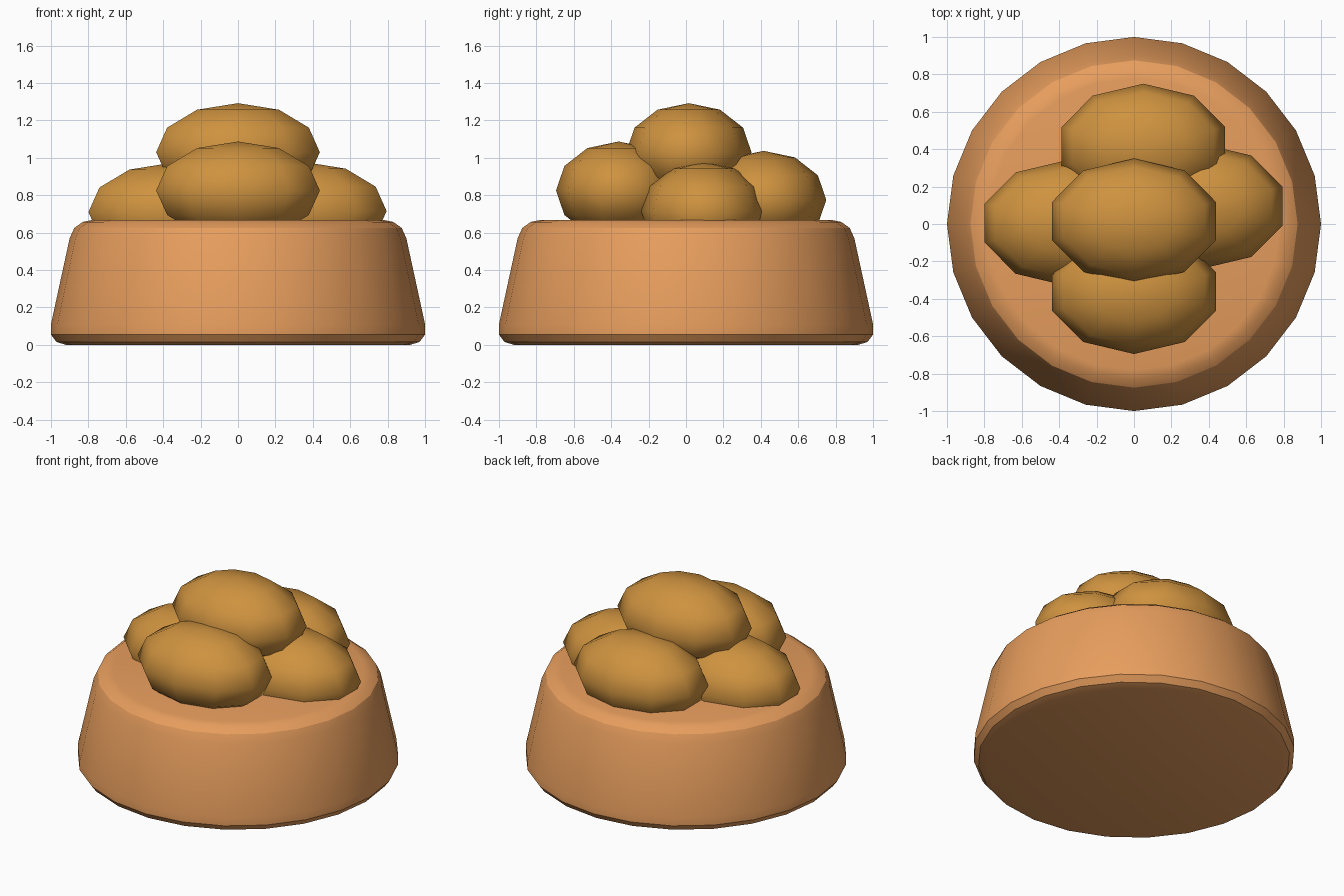
import bpy, math

if "Cube" in bpy.data.objects:
    bpy.data.objects.remove(bpy.data.objects["Cube"])


def material(name, color):
    m = bpy.data.materials.new(name)
    m.diffuse_color = (*color, 1)
    m.use_nodes = True
    m.node_tree.nodes["Principled BSDF"].inputs["Base Color"].default_value = m.diffuse_color
    return m


clay = material("terracotta", (0.80, 0.34, 0.11))
tan = material("golden_brown", (0.62, 0.29, 0.05))


def lathe(name, profile, sides, mat):
    """Closed solid of revolution from (radius, z) points."""
    verts, faces = [], []
    for r, z in profile:
        for i in range(sides):
            a = 2 * math.pi * i / sides
            verts.append((r * math.cos(a), r * math.sin(a), z))
    for k in range(len(profile) - 1):
        for i in range(sides):
            j = (i + 1) % sides
            faces.append((k * sides + i, k * sides + j,
                          (k + 1) * sides + j, (k + 1) * sides + i))
    faces.append(tuple(reversed(range(sides))))
    faces.append(tuple(range((len(profile) - 1) * sides, len(verts))))
    me = bpy.data.meshes.new(name)
    me.from_pydata(verts, [], faces)
    me.materials.append(mat)
    ob = bpy.data.objects.new(name, me)
    bpy.context.collection.objects.link(ob)
    return ob


def smooth(ob, angle):
    bpy.ops.object.select_all(action='DESELECT')
    ob.select_set(True)
    bpy.context.view_layer.objects.active = ob
    bpy.ops.object.shade_smooth_by_angle(angle=math.radians(angle))


# Tapered round base with softened rims
base = lathe("base", [(0.92, 0), (0.97, 0.015), (1.0, 0.055), (1.0, 0.11),
                      (0.90, 0.57), (0.875, 0.625), (0.83, 0.657), (0.78, 0.667)],
             24, clay)
smooth(base, 30)

# Heap of low-poly oval lumps
lumps = {
    "front_lump": (0, -0.36, 0.825),
    "back_lump": (0.05, 0.415, 0.775),
    "left_lump": (-0.362, 0.005, 0.71),
    "right_lump": (0.357, 0.095, 0.715),
    "top_lump": (0, 0.015, 1.03),
}
for name, loc in lumps.items():
    bpy.ops.mesh.primitive_uv_sphere_add(segments=10, ring_count=6, radius=1, location=loc)
    ob = bpy.context.object
    ob.name = name
    ob.scale = (0.46, 0.335, 0.262)
    bpy.ops.object.transform_apply(location=False, rotation=False, scale=True)
    ob.data.materials.append(tan)
    smooth(ob, 60)
